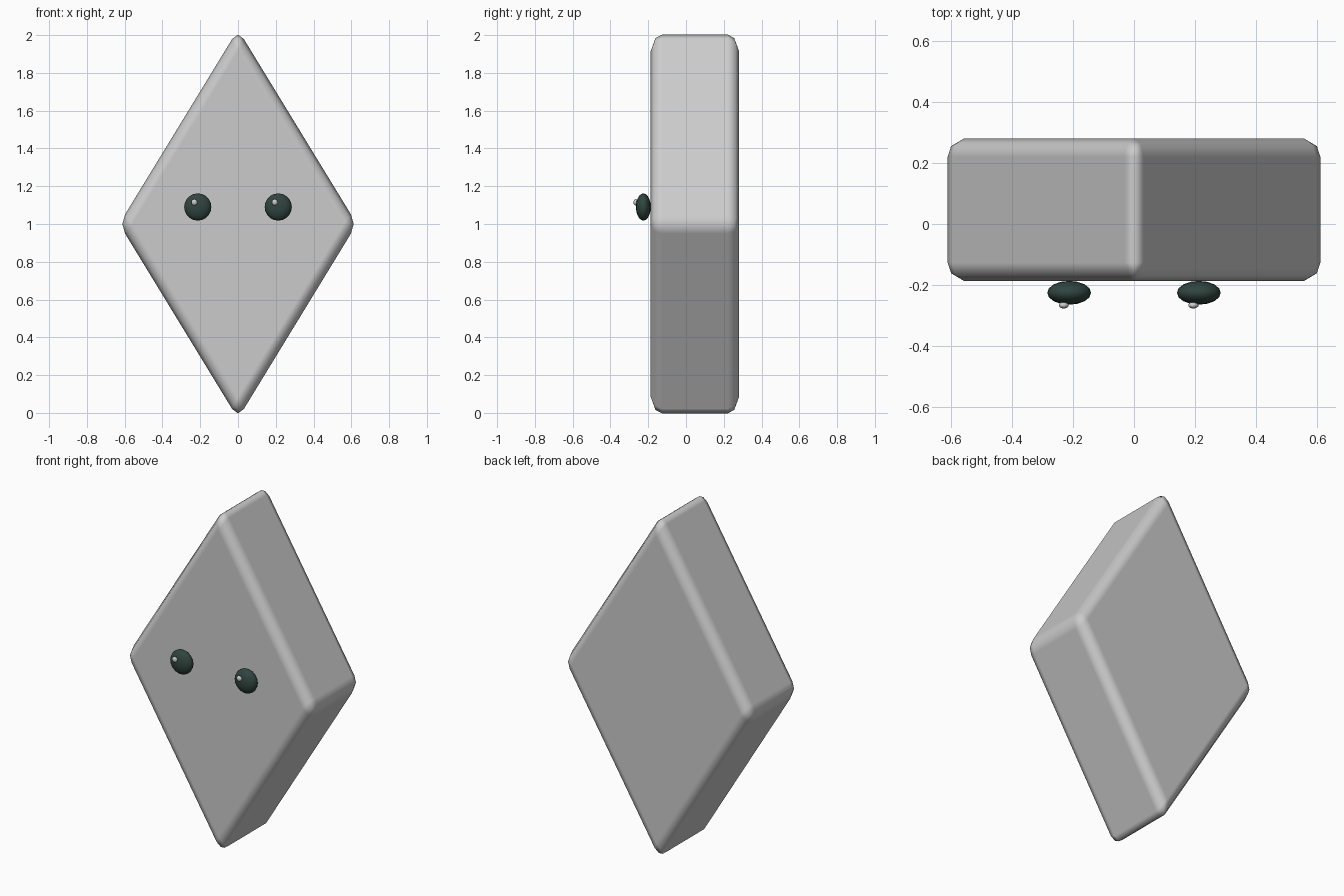
import bpy, bmesh

if "Cube" in bpy.data.objects:
    bpy.data.objects.remove(bpy.data.objects["Cube"])


def material(name, color):
    m = bpy.data.materials.new(name)
    m.diffuse_color = (*color, 1)
    m.use_nodes = True
    m.node_tree.nodes["Principled BSDF"].inputs["Base Color"].default_value = m.diffuse_color
    return m


def ellipsoid(name, loc, radii, segments, rings, mat=None):
    bpy.ops.mesh.primitive_uv_sphere_add(segments=segments, ring_count=rings, radius=1, location=loc)
    ob = bpy.context.object
    ob.name = name
    ob.scale = radii
    bpy.ops.object.transform_apply(location=False, rotation=False, scale=True)
    bpy.ops.object.shade_smooth()
    if mat:
        ob.data.materials.append(mat)
    return ob


# Diamond slab body, extruded from front to back
half_w, half_h, front, back = 0.629, 1.03, -0.187, 0.281
bm = bmesh.new()
outline = [(half_w, 1), (0, 1 + half_h), (-half_w, 1), (0, 1 - half_h)]
face = bm.faces.new([bm.verts.new((x, front, z)) for x, z in outline])
ext = bmesh.ops.extrude_face_region(bm, geom=[face])
verts = [v for v in ext["geom"] if isinstance(v, bmesh.types.BMVert)]
bmesh.ops.translate(bm, vec=(0, back - front, 0), verts=verts)
bmesh.ops.recalc_face_normals(bm, faces=bm.faces[:])
mesh = bpy.data.meshes.new("body")
bm.to_mesh(mesh)
bm.free()
body = bpy.data.objects.new("body", mesh)
bpy.context.collection.objects.link(body)
mesh.shade_smooth()

# Softened edges
bevel = body.modifiers.new("bevel", "BEVEL")
bevel.width = 0.06
bevel.segments = 2
bevel.limit_method = "NONE"
bevel.harden_normals = True

# Flattened eyes, each with a small highlight up and to the left
dark = material("eye_dark", (0.03, 0.06, 0.05))
for side, x in (("left", -0.213), ("right", 0.213)):
    ellipsoid(side + "_eye", (x, -0.226, 1.09), (0.072, 0.039, 0.072), 16, 10, dark)
    ellipsoid(side + "_eye_highlight", (x - 0.018, -0.267, 1.115), (0.017, 0.011, 0.017), 10, 6)
